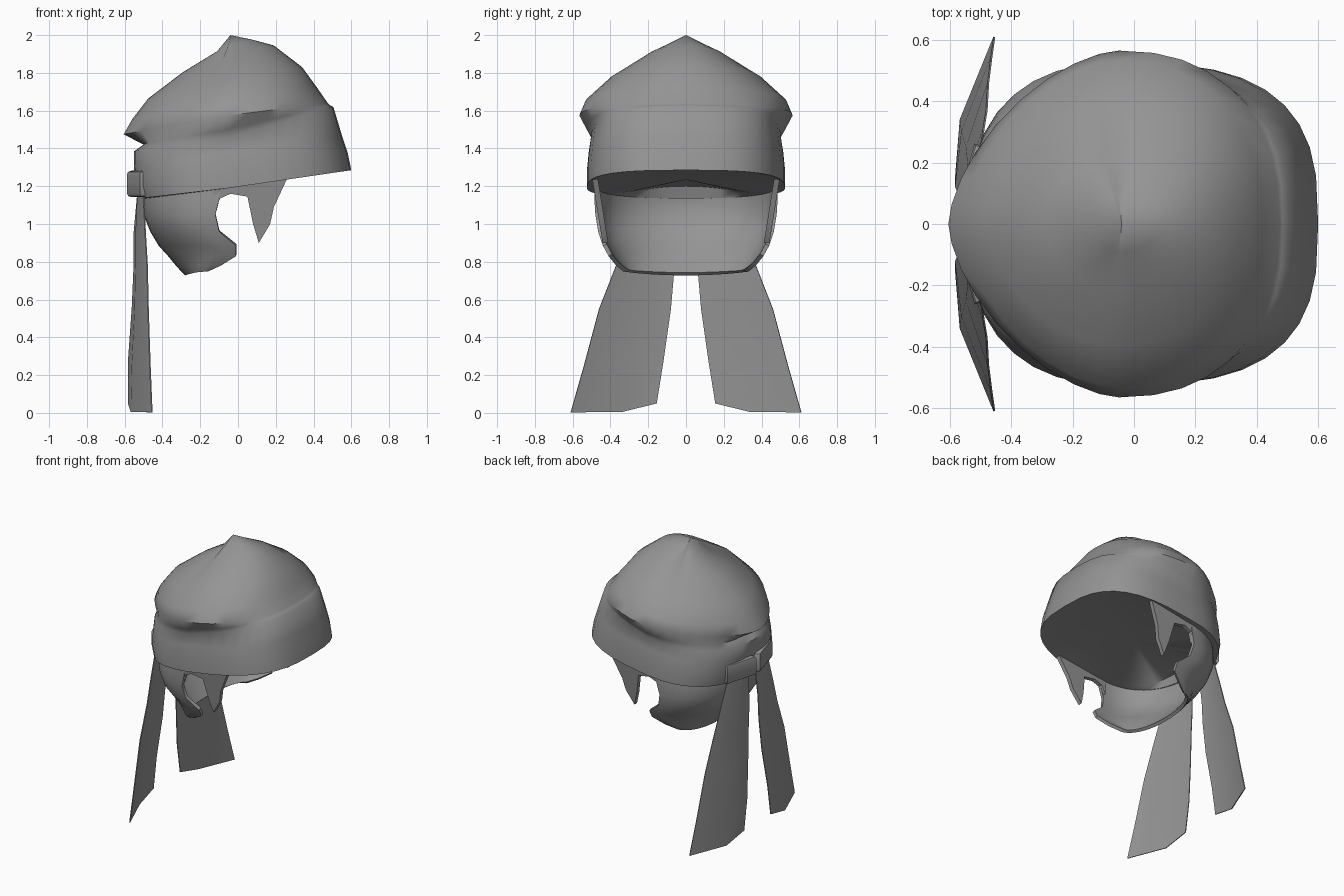
import bpy, bmesh, math
from mathutils import Matrix

cube = bpy.data.objects.get("Cube")
if cube:
    bpy.data.objects.remove(cube, do_unlink=True)

grey = bpy.data.materials.new("plain grey")
grey.use_nodes = True
grey.diffuse_color = (0.3, 0.3, 0.3, 1)
bsdf = next(n for n in grey.node_tree.nodes if n.type == 'BSDF_PRINCIPLED')
bsdf.inputs["Base Color"].default_value = (0.3, 0.3, 0.3, 1)
bsdf.inputs["Roughness"].default_value = 0.8


def finish(bm, name, angle=40, thickness=0, inward=False):
    bmesh.ops.recalc_face_normals(bm, faces=bm.faces[:])
    mesh = bpy.data.meshes.new(name)
    bm.to_mesh(mesh)
    bm.free()
    mesh.materials.append(grey)
    ob = bpy.data.objects.new(name, mesh)
    bpy.context.collection.objects.link(ob)
    bpy.ops.object.select_all(action='DESELECT')
    ob.select_set(True)
    bpy.context.view_layer.objects.active = ob
    if thickness:
        mod = ob.modifiers.new("thickness", 'SOLIDIFY')
        mod.thickness = thickness
        rear = min(mesh.polygons, key=lambda f: f.center.x)
        mod.offset = (-1 if rear.normal.x < 0 else 1) if inward else 0
        bpy.ops.object.modifier_apply(modifier=mod.name)
    bpy.ops.object.shade_smooth_by_angle(angle=math.radians(angle))


def bridge(bm, rows, closed):
    for a, b in zip(rows, rows[1:]):
        n = len(a)
        for i in range(n if closed else n - 1):
            j = (i + 1) % n
            bm.faces.new((a[i], a[j], b[j], b[i]))


def spow(v, p):
    return math.copysign(abs(v) ** p, v)


# Head wrap rings: front x, z, side half width, z, back x, z,
# front and back squareness, rear pinch, fold behind the crest
N, XC = 36, -0.05
RINGS = [
    (0.60, 1.285, 0.525, 1.19, -0.525, 1.135, 2.9, 2.4, 0, 0),
    (0.58, 1.38, 0.525, 1.28, -0.545, 1.20, 2.9, 2.4, 0, 0),
    (0.55, 1.47, 0.515, 1.38, -0.55, 1.30, 2.9, 2.3, 0, 0),
    (0.505, 1.62, 0.502, 1.46, -0.55, 1.385, 2.8, 2.2, 0, 0),
    (0.485, 1.63, 0.525, 1.50, -0.555, 1.42, 2.6, 1.9, 0.055, 0),
    (0.475, 1.64, 0.565, 1.575, -0.605, 1.475, 2.3, 1.6, 0, 0),
    (0.42, 1.72, 0.535, 1.645, -0.56, 1.555, 2.2, 1.7, 0, 0),
    (0.34, 1.83, 0.40, 1.77, -0.475, 1.665, 2.1, 1.8, 0, 0.015),
    (0.19, 1.945, 0.21, 1.88, -0.29, 1.805, 2.0, 2.0, 0, 0.03),
    (0.08, 1.975, 0.09, 1.947, -0.11, 1.915, 2.0, 2.0, 0, 0.02),
]


def ring(spec, scale=1.0, lift=0.0):
    xf, zf, ys, zs, xb, zb, nf, nb, pinch, fold = spec
    pts = []
    for i in range(N):
        t = 2 * math.pi * i / N
        p = 2 / (nf if math.cos(t) > 0 else nb)
        c, s = spow(math.cos(t), p), spow(math.sin(t), p)
        back = max(0, -c)
        x = XC + ((xf - XC) if c > 0 else (XC - xb)) * c * scale + pinch * back ** 8
        z = zs + ((zf - zs) if c > 0 else (zs - zb)) * c
        z += lift * back ** 5 - fold * min(1, 5 * back) * (1 - back)
        pts.append((x, ys * s * scale, z))
    return pts


bm = bmesh.new()
specs = [ring(RINGS[0], 0.84, 0.065), ring(RINGS[0], 0.88)] + [ring(r) for r in RINGS]
rows = [[bm.verts.new(p) for p in pts] for pts in specs]
bridge(bm, rows, True)
for row, tip in ((rows[0], (0, 0, 1.235)), (rows[-1], (-0.04, 0, 2.0))):
    v = bm.verts.new(tip)
    for i in range(N):
        bm.faces.new((row[i], row[(i + 1) % N], v))
finish(bm, "head_wrap", 50)

# Back hair shell: height, back x, half width, front edge x, side lift
HAIR = [
    (1.21, -0.49, 0.485, -0.09, 0), (1.13, -0.50, 0.485, -0.10, 0),
    (1.05, -0.50, 0.48, -0.12, 0), (0.96, -0.465, 0.465, -0.10, 0),
    (0.885, -0.42, 0.44, -0.01, 0), (0.83, -0.37, 0.41, -0.01, 0),
    (0.775, -0.325, 0.37, -0.09, 0.005), (0.728, -0.28, 0.33, -0.16, 0.02),
]
bm = bmesh.new()
rows = []
for z, xb, ys, xf, lift in HAIR:
    row = []
    for i in range(21):
        t = math.pi * i / 20
        p = 2 / 2.2
        row.append(bm.verts.new((xf + (xb - xf) * spow(math.sin(t), p),
                                 ys * spow(math.cos(t), p),
                                 z + lift * math.cos(t) ** 2)))
    rows.append(row)
bridge(bm, rows, False)
finish(bm, "back_hair", 40, 0.022, True)

# Pointed sideburns, knot loops and ribbon tails, one per side
BURN = [(-0.14, 1.21), (-0.12, 1.07), (-0.095, 1.135), (-0.04, 1.16), (0.05, 1.145),
        (0.08, 1.0), (0.11, 0.9), (0.17, 1.0), (0.19, 1.09), (0.26, 1.24)]
TAIL = [
    [(-0.53, 0.04, 1.17), (-0.53, 0.12, 1.17), (-0.50, 0.23, 1.17)],
    [(-0.55, 0.05, 0.95), (-0.54, 0.17, 0.95), (-0.49, 0.31, 0.95)],
    [(-0.55, 0.06, 0.78), (-0.54, 0.20, 0.78), (-0.48, 0.37, 0.78)],
    [(-0.56, 0.08, 0.55), (-0.545, 0.25, 0.55), (-0.475, 0.46, 0.55)],
    [(-0.58, 0.12, 0.27), (-0.56, 0.30, 0.25), (-0.465, 0.54, 0.25)],
    [(-0.58, 0.155, 0.05), (-0.565, 0.34, 0.005), (-0.455, 0.61, 0.003)],
]
for side, s in (("left", 1), ("right", -1)):
    bm = bmesh.new()
    outer, inner = ([bm.verts.new((x, s * (0.49 - (1.2 - z) * 0.16 - d), z))
                     for x, z in BURN] for d in (0, 0.03))
    bm.faces.new(outer)
    bm.faces.new(inner)
    bridge(bm, [outer, inner], True)
    finish(bm, side + "_sideburn", 30)

    bm = bmesh.new()
    bmesh.ops.create_cube(bm, size=1, matrix=Matrix.Translation((-0.53, s * 0.135, 1.212))
                          @ Matrix.Rotation(s * -0.28, 4, 'Z')
                          @ Matrix.Diagonal((0.05, 0.25, 0.14, 1)))
    bmesh.ops.bevel(bm, geom=[e for e in bm.edges
                              if abs(e.verts[0].co.z - e.verts[1].co.z) < 0.01],
                    offset=0.02, segments=2, affect='EDGES', profile=0.5)
    finish(bm, side + "_knot_loop", 40)

    bm = bmesh.new()
    bridge(bm, [[bm.verts.new((x, s * y, z)) for x, y, z in r] for r in TAIL], False)
    finish(bm, side + "_ribbon_tail", 30, 0.006)
